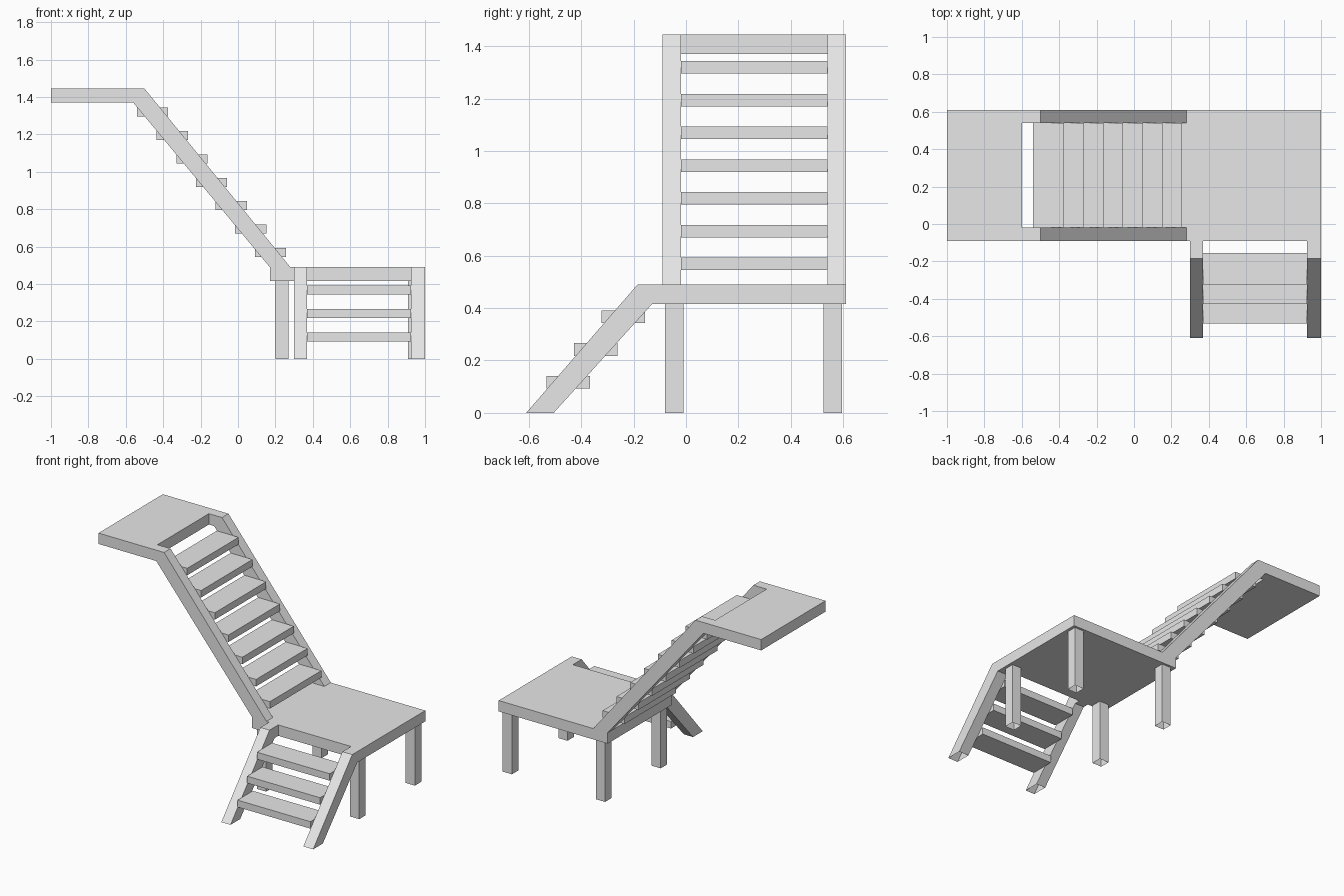
import bpy
import bmesh

cube = bpy.data.objects.get("Cube")
if cube:
    bpy.data.objects.remove(cube, do_unlink=True)

grey = bpy.data.materials.new("plain_grey")
grey.use_nodes = True
grey.diffuse_color = (0.8, 0.8, 0.8, 1)
grey.node_tree.nodes["Principled BSDF"].inputs["Base Color"].default_value = (0.8, 0.8, 0.8, 1)


def prism(name, profile, axis, start, end):
    """Extrude a (horizontal, z) profile along the x or y axis; ends on the ground stay open."""
    bm = bmesh.new()
    place = (lambda h, z: (start, h, z)) if axis == "x" else (lambda h, z: (h, start, z))
    face = bm.faces.new([bm.verts.new(place(h, z)) for h, z in profile])
    moved = bmesh.ops.extrude_face_region(bm, geom=[face], use_keep_orig=True)["geom"]
    length = end - start
    shift = (length, 0, 0) if axis == "x" else (0, length, 0)
    bmesh.ops.translate(bm, vec=shift, verts=[v for v in moved if isinstance(v, bmesh.types.BMVert)])
    bmesh.ops.recalc_face_normals(bm, faces=bm.faces)
    ground = [f for f in bm.faces if all(abs(v.co.z) < 1e-5 for v in f.verts)]
    bmesh.ops.delete(bm, geom=ground, context="FACES")
    mesh = bpy.data.meshes.new(name)
    bm.to_mesh(mesh)
    bm.free()
    mesh.materials.append(grey)
    obj = bpy.data.objects.new(name, mesh)
    bpy.context.collection.objects.link(obj)
    return obj


def box(name, x0, x1, y0, y1, z0, z1):
    return prism(name, [(x0, z0), (x1, z0), (x1, z1), (x0, z1)], "y", y0, y1)


FRONT, BACK = -0.09, 0.61
LOW_UNDER, LOW_TOP = 0.415, 0.49
HIGH_UNDER, HIGH_TOP = 1.37, 1.445

# Landings
box("lower_landing", 0.17, 1.0, FRONT, BACK, LOW_UNDER, LOW_TOP)
box("upper_landing", -1.0, -0.6, FRONT, BACK, HIGH_UNDER, HIGH_TOP)

# Legs under the lower landing
for side, x in (("right", 0.2), ("left", 0.91)):
    for end, y in (("front", -0.08), ("back", 0.525)):
        box(f"{end}_{side}_leg", x, x + 0.07, y, y + 0.07, 0, LOW_UNDER)

# Upper flight: two stringers and seven treads
upper_profile = [(-0.6, HIGH_UNDER), (-0.56, HIGH_UNDER), (0.17, LOW_TOP),
                 (0.28, LOW_TOP), (-0.5, HIGH_TOP), (-0.6, HIGH_TOP)]
prism("upper_front_stringer", upper_profile, "y", FRONT, FRONT + 0.07)
prism("upper_back_stringer", upper_profile, "y", BACK - 0.07, BACK)
for i in range(7):
    x, z = 0.09 - 0.105 * i, 0.545 + 0.125 * i
    box(f"upper_tread_{i + 1}", x, x + 0.167, -0.02, 0.54, z, z + 0.048)

# Lower flight: two stringers and three treads
lower_profile = [(-0.61, 0), (-0.505, 0), (-0.13, LOW_UNDER),
                 (FRONT, LOW_UNDER), (FRONT, LOW_TOP), (-0.185, LOW_TOP)]
prism("lower_right_stringer", lower_profile, "x", 0.3, 0.37)
prism("lower_left_stringer", lower_profile, "x", 0.925, 1.0)
for i in range(3):
    y, z = -0.533 + 0.105 * i, 0.093 + 0.125 * i
    box(f"lower_tread_{i + 1}", 0.37, 0.925, y, y + 0.167, z, z + 0.048)
